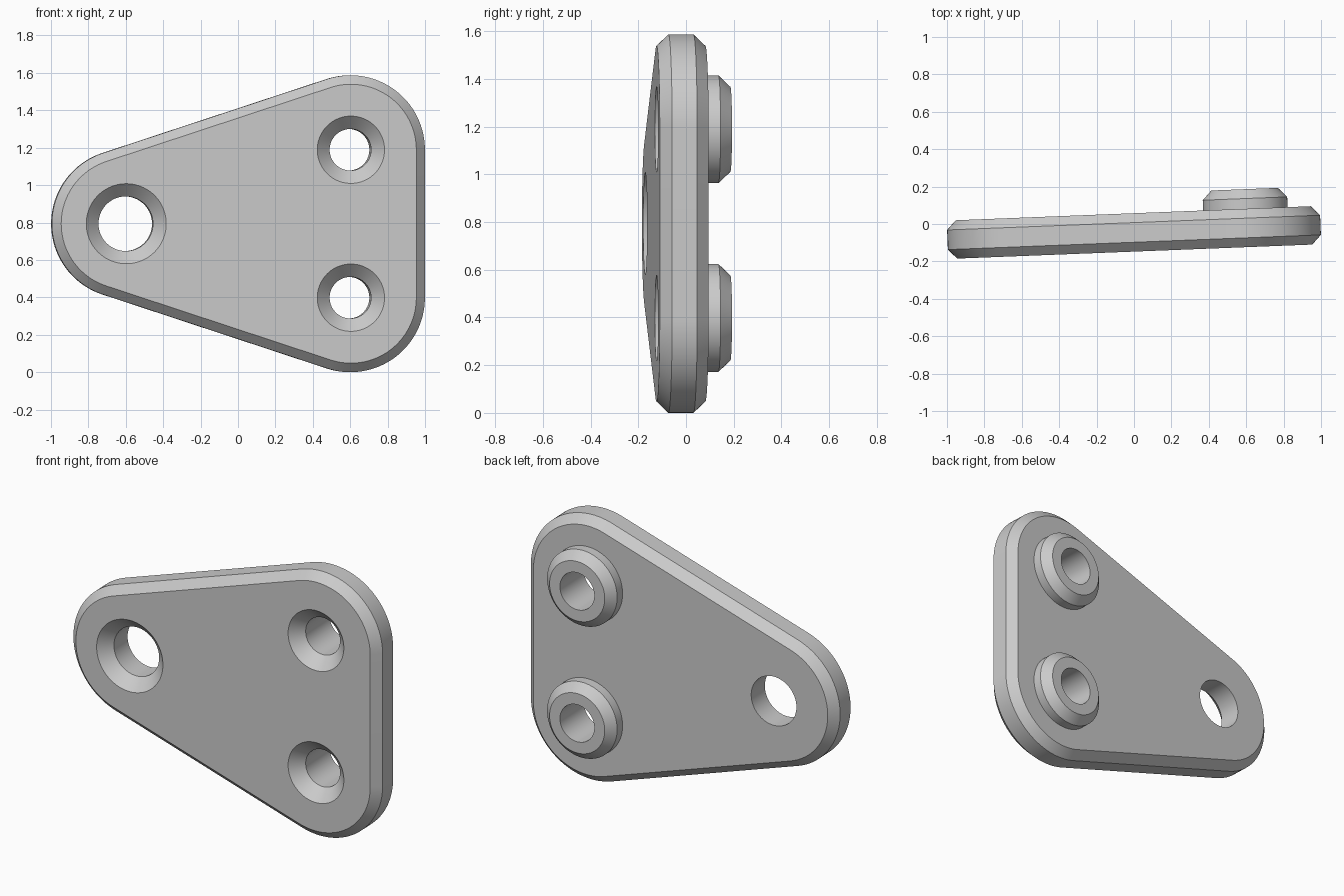
import bpy, bmesh
from math import sin, cos, pi, atan, atan2

if "Cube" in bpy.data.objects:
    bpy.data.objects.remove(bpy.data.objects["Cube"])

TILT = atan(0.0395)          # whole plate leans slightly about the vertical
T = 0.1025                   # half thickness of the plate
ZM, ZD = 0.7935, 0.3955      # mid height, half distance of the small holes


def loft(name, rings, cap=True):
    """Skin a stack of equal-length rings and cap both ends."""
    bm = bmesh.new()
    loops = [[bm.verts.new(p) for p in r] for r in rings]
    n = len(rings[0])
    for a, b in zip(loops, loops[1:]):
        for i in range(n):
            j = (i + 1) % n
            bm.faces.new((a[i], a[j], b[j], b[i]))
    bm.faces.new(loops[0])
    bm.faces.new(loops[-1])
    bmesh.ops.recalc_face_normals(bm, faces=bm.faces)
    me = bpy.data.meshes.new(name)
    bm.to_mesh(me)
    bm.free()
    ob = bpy.data.objects.new(name, me)
    bpy.context.collection.objects.link(ob)
    return ob


def turned(name, x, z, profile, n=96):
    """Solid of revolution about a y axis through (x, z); profile = (radius, y)."""
    return loft(name, [[(x + r * cos(2 * pi * i / n), y, z + r * sin(2 * pi * i / n))
                        for i in range(n)] for r, y in profile])


def outline(r, y, n=40):
    """Rounded triangle: three arcs of radius r joined by tangents."""
    s = pi / 2 + atan2(ZD, 1.2)
    arcs = [(0.6, ZM + ZD, 0, s), (-0.6, ZM, s, 2 * pi - s), (0.6, ZM - ZD, 2 * pi - s, 2 * pi)]
    return [(cx + r * cos(a + (b - a) * i / n), y, cz + r * sin(a + (b - a) * i / n))
            for cx, cz, a, b in arcs for i in range(n + 1)]


def boolean(ob, other, op):
    m = ob.modifiers.new(op, 'BOOLEAN')
    m.object, m.operation, m.solver = other, op, 'EXACT'
    bpy.context.view_layer.objects.active = ob
    bpy.ops.object.modifier_apply(modifier=m.name)
    bpy.data.objects.remove(other, do_unlink=True)


# chamfered plate
plate = loft("bracket_plate", [outline(0.35, -T), outline(0.398, -T + 0.05),
                               outline(0.398, T - 0.05), outline(0.35, T)])

# chamfered bosses on the back
for s in (-1, 1):
    boss = turned("boss", 0.6, ZM + s * ZD,
                  [(0.226, 0), (0.226, T + 0.055), (0.178, T + 0.105)])
    boolean(plate, boss, 'UNION')

# countersunk through holes
for x, z, hole, sink in ((-0.602, ZM, 0.146, 0.214),
                         (0.6, ZM - ZD, 0.111, 0.18), (0.6, ZM + ZD, 0.111, 0.18)):
    d = sink - hole
    cutter = turned("hole_cutter", x, z, [(sink + 0.03, -T - 0.03), (hole, -T + d), (hole, 0.4)])
    boolean(plate, cutter, 'DIFFERENCE')

# lean and centre
plate.rotation_euler.z = TILT
plate.location.y = -0.045
plate.select_set(True)
bpy.context.view_layer.objects.active = plate
bpy.ops.object.transform_apply(location=True, rotation=True, scale=True)
bpy.ops.object.shade_smooth_by_angle(angle=pi / 9)
